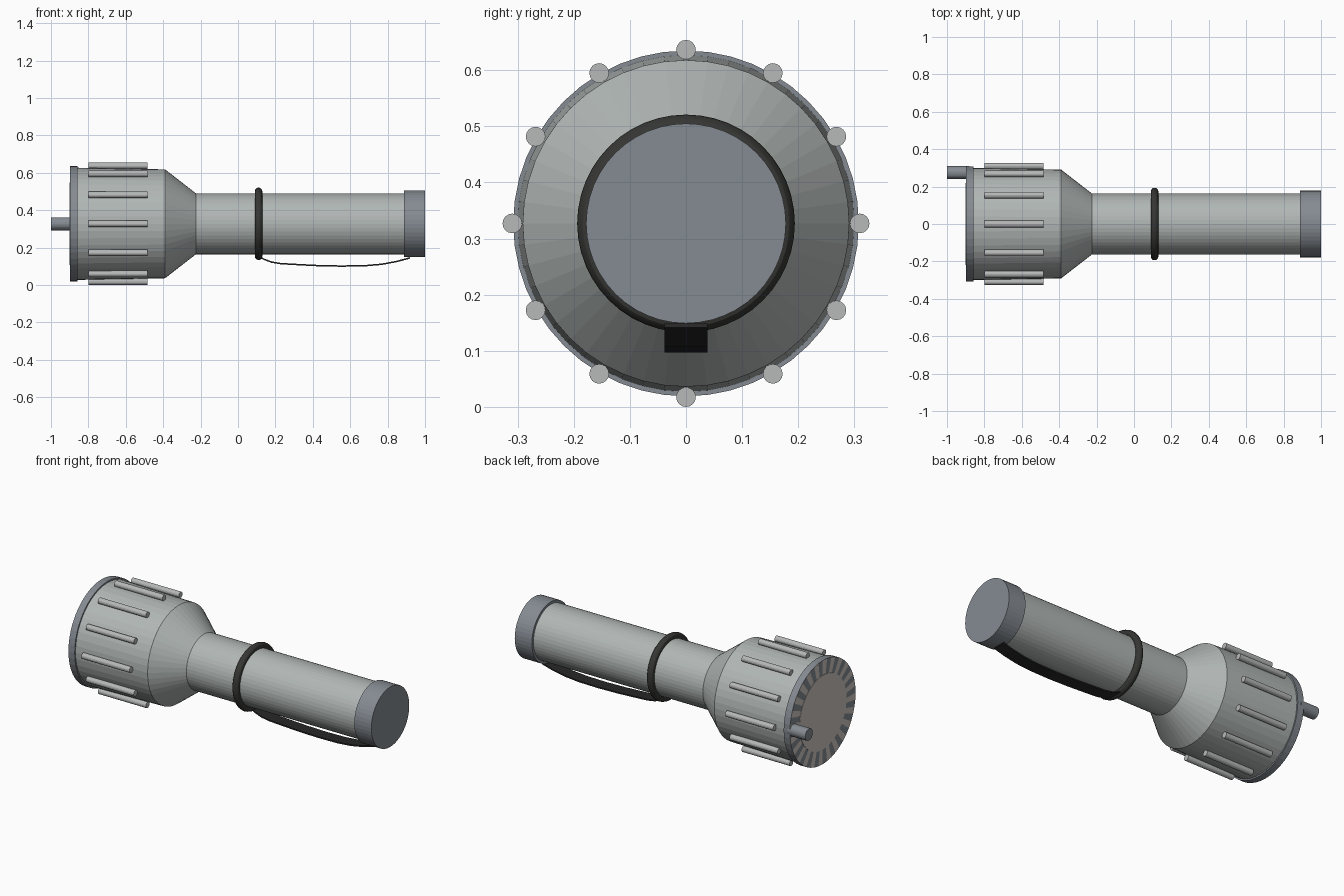
import bpy, bmesh, math
from mathutils import Vector

if "Cube" in bpy.data.objects:
    bpy.data.objects.remove(bpy.data.objects["Cube"])

AXIS_Z = 0.327
SIDES = 48


def material(name, rgb):
    m = bpy.data.materials.new(name)
    m.diffuse_color = (*rgb, 1)
    m.use_nodes = True
    m.node_tree.nodes["Principled BSDF"].inputs["Base Color"].default_value = m.diffuse_color
    return m


BODY = material("grey_green_metal", (0.44, 0.475, 0.465))
RIB = material("light_grey", (0.475, 0.48, 0.48))
TRIM = material("blue_grey", (0.235, 0.26, 0.29))
LENS = material("warm_grey_lens", (0.60, 0.555, 0.53))
RUBBER = material("dark_rubber", (0.037, 0.037, 0.035))
STRAP = material("black_strap", (0.02, 0.02, 0.02))


def finish(bm, name, mat):
    bmesh.ops.recalc_face_normals(bm, faces=bm.faces)
    me = bpy.data.meshes.new(name)
    bm.to_mesh(me)
    bm.free()
    me.materials.append(mat)
    ob = bpy.data.objects.new(name, me)
    bpy.context.collection.objects.link(ob)
    return ob


def lathe(name, profile, mat, y=0.0, z=AXIS_Z, sides=SIDES):
    """Closed solid turned about the x direction from (x, radius) pairs."""
    bm = bmesh.new()
    rings = []
    for x, r in profile:
        rings.append([bm.verts.new((x, y + r * math.sin(2 * math.pi * i / sides),
                                    z + r * math.cos(2 * math.pi * i / sides)))
                      for i in range(sides)])
    for a, b in zip(rings, rings[1:]):
        for i in range(sides):
            j = (i + 1) % sides
            bm.faces.new((a[i], a[j], b[j], b[i]))
    bm.faces.new(rings[0])
    bm.faces.new(rings[-1])
    return finish(bm, name, mat)


# Head, cone and handle in one turned body
lathe("body", [(-0.865, 0.300), (-0.39, 0.291), (-0.225, 0.163), (0.90, 0.163)], BODY)

# Front rim with light and dark sectors on its face
rim = lathe("front_rim", [(-0.898, 0.215), (-0.898, 0.308), (-0.857, 0.308)], TRIM)
rim.data.materials.append(LENS)
for p in rim.data.polygons:
    if len(p.vertices) == 4 and abs(p.normal.x) > 0.9:
        angle = math.atan2(p.center.y, p.center.z - AXIS_Z) % (2 * math.pi)
        p.material_index = int(angle / (2 * math.pi) * SIDES) % 2

# Lens and tail cap
lathe("lens", [(-0.900, 0.22), (-0.890, 0.22)], LENS)
lathe("tail_cap", [(0.888, 0.178), (1.0, 0.178)], TRIM)

# Knob on the front rim
lathe("front_knob", [(-1.0, 0.035), (-0.88, 0.035)], TRIM, y=0.275, sides=24)

# Grip ribs around the head
for k in range(12):
    a = k * math.pi / 6
    lathe(f"grip_rib_{k + 1}", [(-0.80, 0.0175), (-0.485, 0.0175)], RIB,
          y=0.3095 * math.sin(a), z=AXIS_Z + 0.3095 * math.cos(a), sides=16)

# Rubber ring round the handle
bpy.ops.mesh.primitive_torus_add(major_radius=0.174, minor_radius=0.020,
                                 major_segments=48, minor_segments=12,
                                 location=(0.11, 0, AXIS_Z),
                                 rotation=(0, math.pi / 2, 0))
ring = bpy.context.object
ring.name = "strap_ring"
ring.data.materials.append(RUBBER)
bpy.ops.object.shade_smooth_by_angle()

# Wrist strap: flat band hanging under the handle
path = [(0.11, 0.153), (0.14, 0.137), (0.18, 0.122), (0.23, 0.114), (0.32, 0.109),
        (0.42, 0.104), (0.55, 0.101), (0.68, 0.103), (0.77, 0.111), (0.85, 0.126),
        (0.92, 0.145)]
half_w, half_t = 0.038, 0.004
bm = bmesh.new()
sections = []
for i, (x, z) in enumerate(path):
    p, q = path[max(i - 1, 0)], path[min(i + 1, len(path) - 1)]
    t = Vector((q[0] - p[0], 0, q[1] - p[1])).normalized()
    n = Vector((-t.z, 0, t.x)) * half_t
    c = Vector((x, 0, z))
    w = Vector((0, half_w, 0))
    sections.append([bm.verts.new(v) for v in (c + n - w, c + n + w, c - n + w, c - n - w)])
for a, b in zip(sections, sections[1:]):
    for i in range(4):
        j = (i + 1) % 4
        bm.faces.new((a[i], a[j], b[j], b[i]))
bm.faces.new(sections[0])
bm.faces.new(sections[-1])
finish(bm, "wrist_strap", STRAP)
